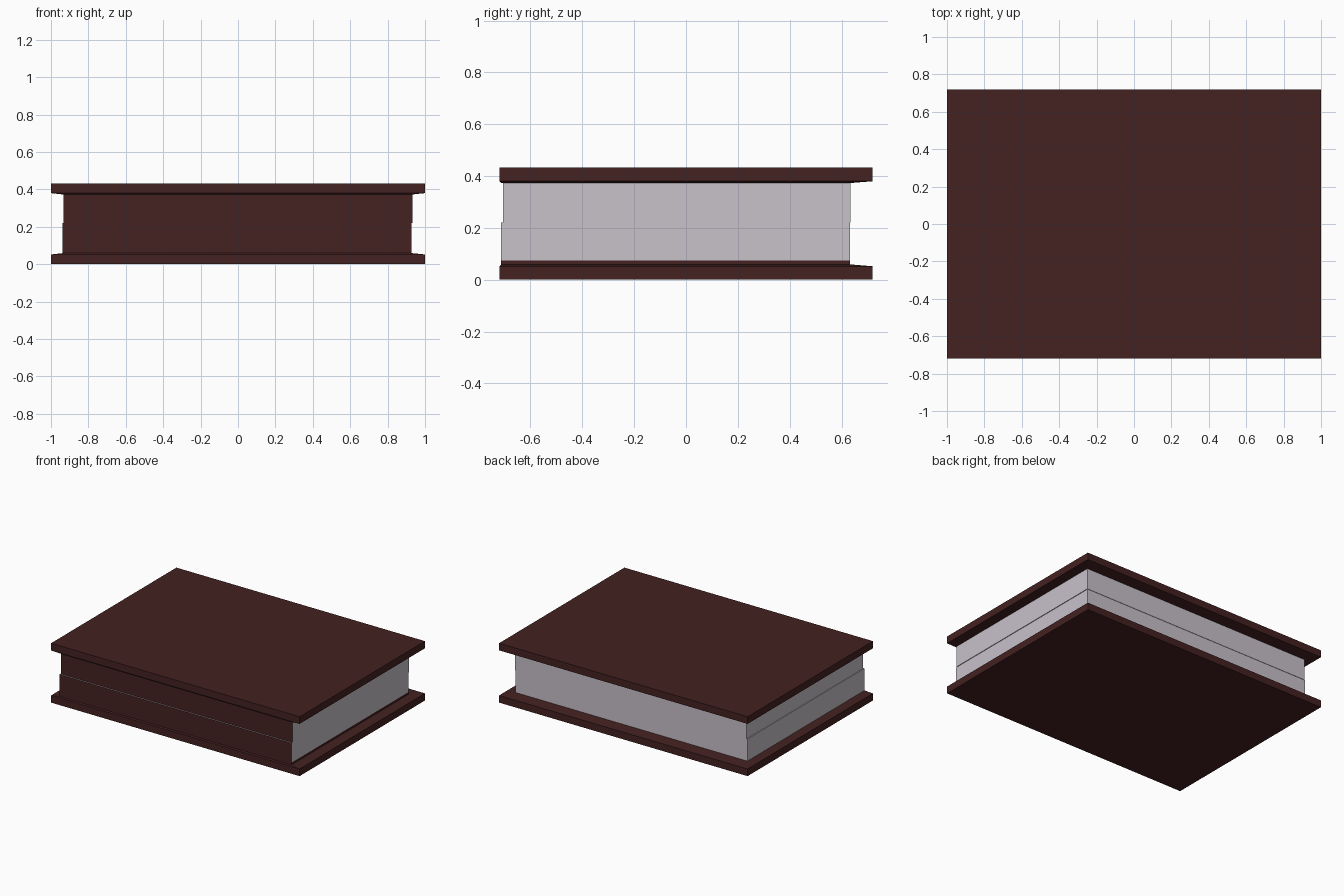
import bpy, bmesh

if "Cube" in bpy.data.objects:
    bpy.data.objects.remove(bpy.data.objects["Cube"])


def material(name, rgb):
    m = bpy.data.materials.new(name)
    m.diffuse_color = (*rgb, 1.0)
    m.use_nodes = True
    m.node_tree.nodes["Principled BSDF"].inputs["Base Color"].default_value = m.diffuse_color
    return m


leather = material("dark red leather", (0.058, 0.0152, 0.0152))
paper = material("pale paper", (0.578, 0.533, 0.591))


def loft(name, rings, mats, rule=None):
    """Stack rectangular rings (x0, x1, y0, y1, z) into a closed solid."""
    bm = bmesh.new()
    loops = [[bm.verts.new(p) for p in ((x0, y0, z), (x1, y0, z), (x1, y1, z), (x0, y1, z))]
             for x0, x1, y0, y1, z in rings]
    bm.faces.new(loops[0])
    bm.faces.new(loops[-1])
    for a, b in zip(loops, loops[1:]):
        for i in range(4):
            j = (i + 1) % 4
            bm.faces.new((a[i], a[j], b[j], b[i]))
    bmesh.ops.recalc_face_normals(bm, faces=bm.faces)
    if rule:
        for f in bm.faces:
            f.material_index = rule(f)
    me = bpy.data.meshes.new(name)
    bm.to_mesh(me)
    bm.free()
    for m in mats:
        me.materials.append(m)
    ob = bpy.data.objects.new(name, me)
    bpy.context.collection.objects.link(ob)
    return ob


# Covers: flat boards whose inner side rises slightly towards the pages
H = 0.432
edge = (-1.0, 1.0, -0.72, 0.72)
inner = (-0.937, 0.933, -0.713, 0.635)
profile = ((edge, 0.0), (edge, 0.052), (inner, 0.059))
loft("bottom_cover", [(*r, z) for r, z in profile], [leather])
loft("top_cover", [(*r, H - z) for r, z in profile], [leather])


# Page block halves: paper sides, leather spine on the front
def block_colour(f):
    spine = f.normal.y < -0.5
    low_strip = f.normal.x > 0.5 and f.calc_center_median().z < 0.075
    return 1 if spine or low_strip else 0


lower = (-0.937, 0.928, -0.713, 0.632)
upper = (-0.932, 0.933, -0.706, 0.635)
loft("lower_pages", [(*lower, z) for z in (0.055, 0.075, 0.22)], [paper, leather], block_colour)
loft("upper_pages", [(*upper, z) for z in (0.22, 0.377)], [paper, leather], block_colour)
